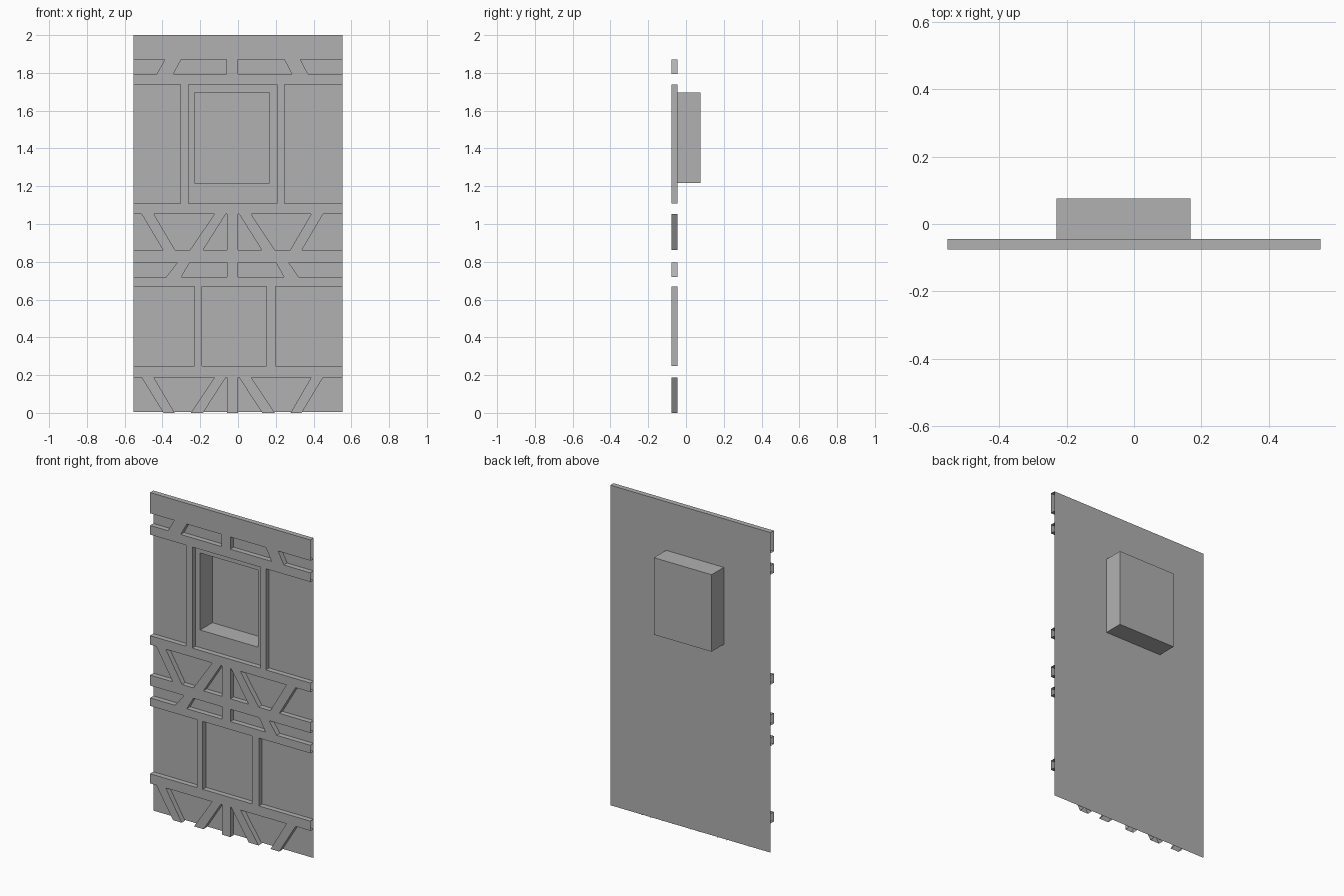
import bpy, bmesh

if "Cube" in bpy.data.objects:
    bpy.data.objects.remove(bpy.data.objects["Cube"])

W = 0.553                                    # half width of the wall
FRONT, SHEET, BACK = -0.0762, -0.044, 0.0762  # depth of timber face, wall sheet, recess back
TOP = 2.0

# Rows of recessed panels: (z bottom, z top, [(bottom left, bottom right, top right, top left)])
ROWS = [
    (0.0, 0.187, [(-W, -0.395, -0.51, -W), (-0.335, -0.25, -0.125, -0.445),
                  (-0.185, -0.057, -0.057, -0.065), (0.0, 0.128, 0.006, 0.0),
                  (0.195, 0.278, 0.387, 0.07), (0.337, W, W, 0.45)]),
    (0.247, 0.67, [(-W, -0.23, -0.23, -W), (-0.19, 0.15, 0.15, -0.19), (0.198, W, W, 0.198)]),
    (0.72, 0.797, [(-W, -0.38, -0.32, -W), (-0.30, -0.057, -0.057, -0.255),
                   (0.0, 0.243, 0.20, 0.0), (0.32, W, W, 0.268)]),
    (0.862, 1.052, [(-W, -0.397, -0.51, -W), (-0.333, -0.255, -0.125, -0.445),
                    (-0.185, -0.057, -0.057, -0.065), (0.0, 0.126, 0.006, 0.0),
                    (0.195, 0.276, 0.387, 0.07), (0.338, W, W, 0.45)]),
    (1.108, 1.738, [(-W, -0.305, -0.305, -W), (-0.262, 0.207, 0.207, -0.262), (0.245, W, W, 0.245)]),
    (1.795, 1.871, [(-W, -0.43, -0.387, -W), (-0.342, -0.06, -0.06, -0.30),
                    (0.0, 0.285, 0.245, 0.0), (0.37, W, W, 0.33)]),
]

grey = bpy.data.materials.new("dark_grey")
grey.diffuse_color = (0.44, 0.44, 0.44, 1.0)
grey.use_nodes = True
grey.node_tree.nodes["Principled BSDF"].inputs["Base Color"].default_value = grey.diffuse_color


def quad(bm, pts):
    bm.faces.new([bm.verts.new(p) for p in pts])


def flat(bm, y, z0, z1, xs):
    """Upright quad facing the front."""
    bl, br, tr, tl = xs
    quad(bm, [(bl, y, z0), (br, y, z0), (tr, y, z1), (tl, y, z1)])


def recess_walls(bm, y0, y1, z0, z1, xs):
    """Side walls of a recess, left open along the outer edges of the wall."""
    bl, br, tr, tl = xs
    loop = [(bl, z0), (br, z0), (tr, z1), (tl, z1)]
    for (ax, az), (bx, bz) in zip(loop, loop[1:] + loop[:1]):
        if (ax == bx and abs(ax) == W) or az == bz == 0.0:
            continue
        quad(bm, [(ax, y0, az), (bx, y0, bz), (bx, y1, bz), (ax, y1, az)])


def finish(bm, name):
    bmesh.ops.remove_doubles(bm, verts=bm.verts, dist=1e-4)
    mesh = bpy.data.meshes.new(name)
    bm.to_mesh(mesh)
    bm.free()
    mesh.materials.append(grey)
    bpy.context.collection.objects.link(bpy.data.objects.new(name, mesh))


# Raised timber frame: rails between rows, posts and braces between panels
bm = bmesh.new()
for i, (z0, z1, panels) in enumerate(ROWS):
    for a, b in zip(panels, panels[1:]):
        flat(bm, FRONT, z0, z1, (a[1], b[0], b[3], a[2]))
    for p in panels:
        recess_walls(bm, FRONT, SHEET, z0, z1, p)
    rail_top = ROWS[i + 1][0] if i + 1 < len(ROWS) else TOP
    flat(bm, FRONT, z1, rail_top, (-W, W, W, -W))
quad(bm, [(-W, FRONT, TOP), (W, FRONT, TOP), (W, SHEET, TOP), (-W, SHEET, TOP)])
finish(bm, "timber_frame")

# Wall sheet with a window opening
L, R, Z0, Z1 = -0.23, 0.168, 1.217, 1.697
bm = bmesh.new()
xs, zs = (-W, L, R, W), (0.005, Z0, Z1, TOP)
for i in range(3):
    for j in range(3):
        if (i, j) != (1, 1):
            flat(bm, SHEET, zs[j], zs[j + 1], (xs[i], xs[i + 1], xs[i + 1], xs[i]))
finish(bm, "wall_sheet")

# Deep window recess, open to the front
bm = bmesh.new()
recess_walls(bm, SHEET, BACK, Z0, Z1, (L, R, R, L))
flat(bm, BACK, Z0, Z1, (L, R, R, L))
finish(bm, "window_recess")
